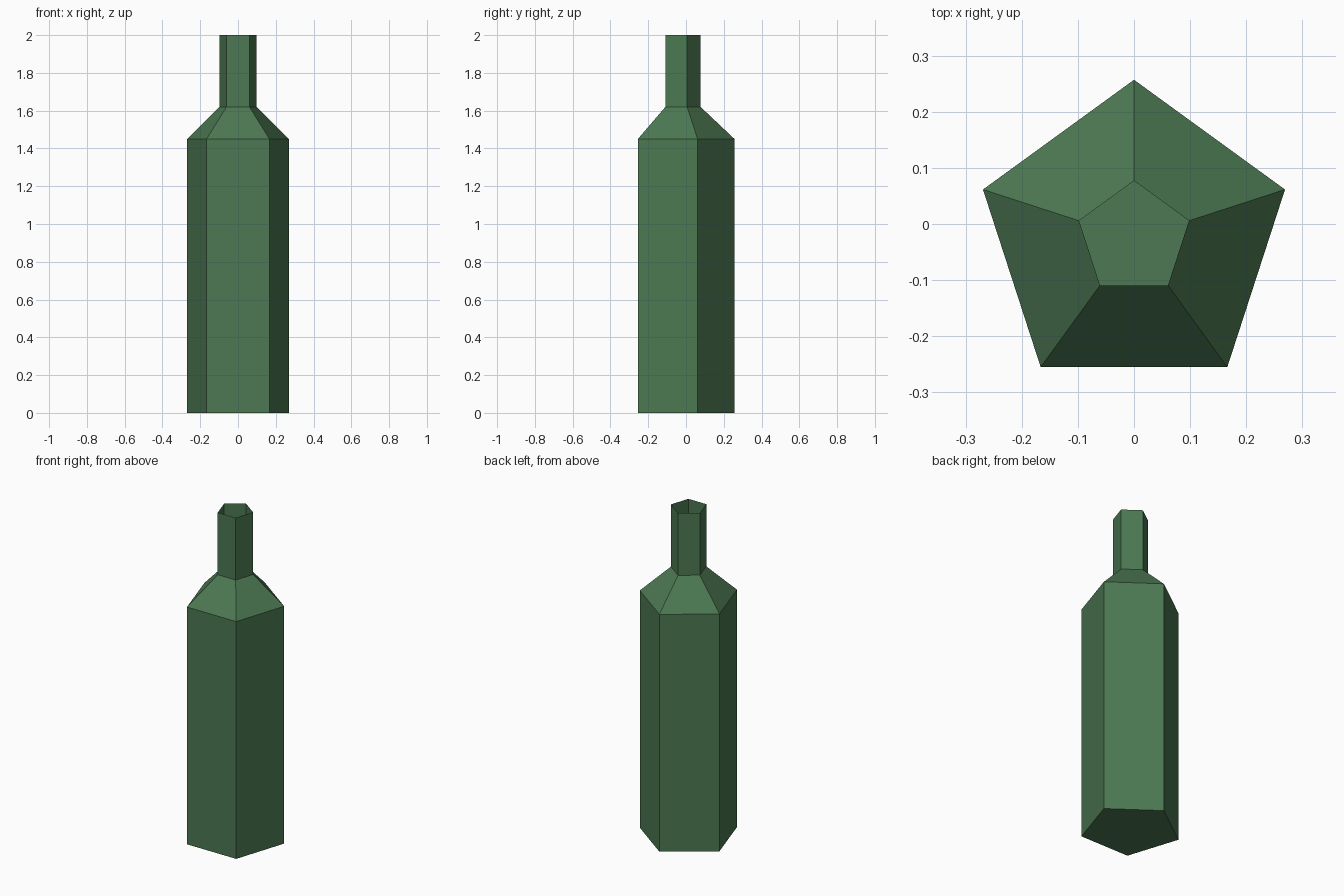
import bpy, bmesh, math

if "Cube" in bpy.data.objects:
    bpy.data.objects.remove(bpy.data.objects["Cube"])

SIDES = 5
CENTRE_Y = -0.026          # centres the pentagon's bounds on y = 0
# (radius, height) rings from base to open mouth
PROFILE = [(0.283, 0.0), (0.283, 1.45), (0.103, 1.62), (0.103, 2.0)]

glass = bpy.data.materials.new("bottle_green")
glass.diffuse_color = (0.072, 0.188, 0.084, 1.0)
glass.use_nodes = True
glass.node_tree.nodes["Principled BSDF"].inputs["Base Color"].default_value = glass.diffuse_color


def ring(bm, radius, z):
    """One pentagon with a corner pointing to the back."""
    angles = [math.pi / 2 + 2 * math.pi * i / SIDES for i in range(SIDES)]
    return [bm.verts.new((radius * math.cos(a), CENTRE_Y + radius * math.sin(a), z))
            for a in angles]


# Bottle: body, shoulder and neck as one thin open shell
bm = bmesh.new()
rings = [ring(bm, r, z) for r, z in PROFILE]
for low, high in zip(rings, rings[1:]):
    for i in range(SIDES):
        j = (i + 1) % SIDES
        bm.faces.new((low[i], low[j], high[j], high[i]))

# Closed base, facing down
bm.faces.new(rings[0][::-1])

mesh = bpy.data.meshes.new("bottle")
bm.to_mesh(mesh)
bm.free()
mesh.materials.append(glass)
bottle = bpy.data.objects.new("bottle", mesh)
bpy.context.collection.objects.link(bottle)
